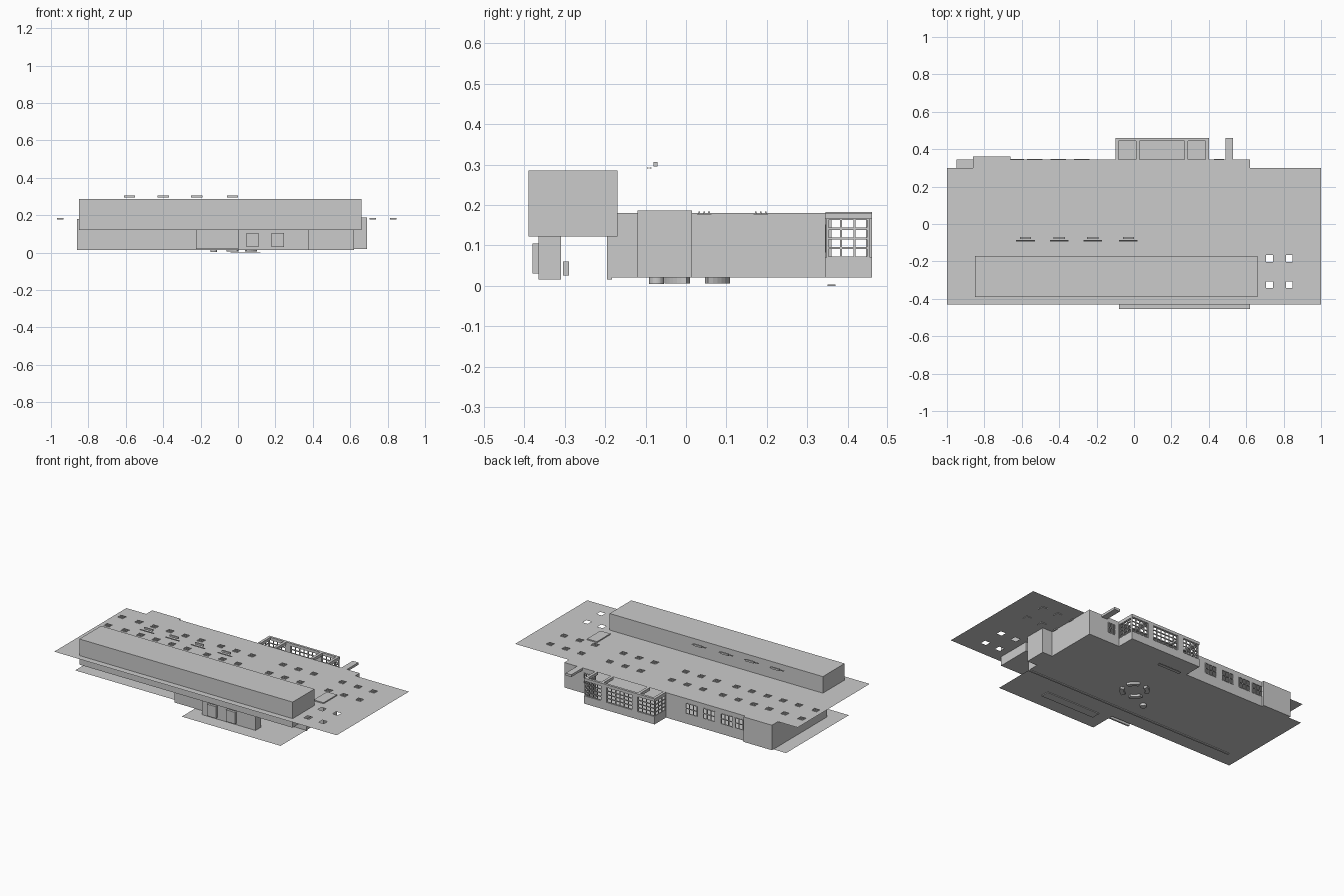
import bpy, bmesh, math

if "Cube" in bpy.data.objects:
    bpy.data.objects.remove(bpy.data.objects["Cube"])

ROOF, FLOOR = 0.18, 0.02


def finish(name, bm):
    me = bpy.data.meshes.new(name)
    bm.to_mesh(me)
    bm.free()
    ob = bpy.data.objects.new(name, me)
    bpy.context.collection.objects.link(ob)
    return ob


def add_box(bm, x0, x1, y0, y1, z0, z1):
    v = [bm.verts.new((x, y, z)) for z in (z0, z1)
         for x, y in ((x0, y0), (x1, y0), (x1, y1), (x0, y1))]
    for f in ((3, 2, 1, 0), (4, 5, 6, 7), (0, 1, 5, 4),
              (1, 2, 6, 5), (2, 3, 7, 6), (3, 0, 4, 7)):
        bm.faces.new([v[i] for i in f])


def boxes(name, *items):
    bm = bmesh.new()
    for b in items:
        add_box(bm, *b)
    return finish(name, bm)


def holed_sheet(name, u0, u1, v0, v1, holes, place):
    """Flat sheet in (u, v) with rectangular openings; place maps to xyz."""
    us = sorted({u0, u1, *[h[0] for h in holes], *[h[1] for h in holes]})
    vs = sorted({v0, v1, *[h[2] for h in holes], *[h[3] for h in holes]})
    bm = bmesh.new()
    grid = [[bm.verts.new(place(u, v)) for v in vs] for u in us]
    for i in range(len(us) - 1):
        for j in range(len(vs) - 1):
            cu, cv = (us[i] + us[i + 1]) / 2, (vs[j] + vs[j + 1]) / 2
            if any(h[0] < cu < h[1] and h[2] < cv < h[3] for h in holes):
                continue
            bm.faces.new((grid[i][j], grid[i + 1][j],
                          grid[i + 1][j + 1], grid[i][j + 1]))
    return finish(name, bm)


def bars(u0, u1, z0, z1, nu, nz, t=0.005):
    """Mullion rectangles (u0, u1, z0, z1) of a window grid."""
    out = []
    for i in range(nu + 1):
        u = u0 + (u1 - u0) * i / nu
        out.append((u - t / 2, u + t / 2, z0, z1))
    for j in range(nz + 1):
        z = z0 + (z1 - z0) * j / nz
        out.append((u0, u1, z - t / 2, z + t / 2))
    return out


# roof sheet with rows of square openings
cols = [-.95, -.83, -.72, -.61, -.5, -.39, -.25, -.14, -.03,
        .19, .30, .41, .61, .72, .83]
covered = [(x, y) for x in cols for y in (.045, .185)]
opened = [(x, y) for x in (.725, .83) for y in (-.185, -.325)]
s = 0.018
holes = [(x - s, x + s, y - s, y + s) for x, y in covered + opened]
holed_sheet("roof", -1, 1, -.43, .30, holes, lambda u, v: (u, v, ROOF))
holed_sheet("rear_roof_strip", -.86, .62, .30, .345, [], lambda u, v: (u, v, ROOF))

# skylight panels set into the openings, with slats
bm = bmesh.new()
for x, y in covered:
    add_box(bm, x - s, x + s, y - s, y + s, ROOF - .004, ROOF - .002)
    for k in (-1, 0, 1):
        add_box(bm, x - s, x + s, y + k * .012 - .002, y + k * .012 + .002,
                ROOF - .002, ROOF + .004)
finish("skylights", bm)

# floor sheets
holed_sheet("floor", -.95, .62, -.29, .345, [], lambda u, v: (u, v, FLOOR))
holed_sheet("front_porch_floor", -.08, .62, -.455, -.29, [], lambda u, v: (u, v, FLOOR))
holed_sheet("bay_floor", -.1, .4, .345, .46, [], lambda u, v: (u, v, FLOOR))

# long raised volume over the front
boxes("front_upper_volume", (-.85, .66, -.39, -.17, .122, .286))

# outer walls
t = .008
boxes("front_wall", (-.86, .62, -.195, -.183, .015, ROOF))
boxes("left_wall", (-.86, -.86 + t, -.195, .345, FLOOR, ROOF))
boxes("right_wall", (.62 - t, .62, -.195, .345, FLOOR, ROOF))
boxes("right_bump", (.62, .69, -.12, .015, FLOOR, .187))
boxes("rear_corner_wall", (-.86, -.66, .343, .36, FLOOR, ROOF))

# rear walls with windows
win = [(x - .04, x + .04, .085, .15) for x in (-.28, -.405, -.53, -.63)]
holed_sheet("rear_wall_left", -.66, -.1, FLOOR, ROOF, win, lambda u, v: (u, .345, v))
win_r = [(.43, .48, .085, .15)]
holed_sheet("rear_wall_right", .4, .62, FLOOR, ROOF, win_r, lambda u, v: (u, .345, v))
boxes("rear_window_frames", *[(b[0], b[1], .341, .347, b[2], b[3])
                              for w in win + win_r for b in bars(*w, 3, 2, .004)])

# rear glazed bays: low sill wall, window grids and top beams
Z0, Z1 = .07, .165
boxes("bay_sill_wall", (-.1, .4, .452, .46, FLOOR, Z0),
      (-.1, -.092, .345, .452, FLOOR, Z0), (.392, .4, .345, .452, FLOOR, Z0))
grid = []
for u0, u1, n in ((-.095, .02, 4), (.06, .24, 6), (.28, .395, 4)):
    grid += [(b[0], b[1], .45, .456, b[2], b[3]) for b in bars(u0, u1, Z0, Z1, n, 4)]
for x in (-.1, .394):
    grid += [(x, x + .006, b[0], b[1], b[2], b[3])
             for b in bars(.35, .45, Z0, Z1, 3, 4)]
boxes("bay_window_grids", *grid)
boxes("bay_pillars", (.02, .06, .445, .46, FLOOR, ROOF), (.24, .28, .445, .46, FLOOR, ROOF))
boxes("bay_top_beams", (-.1, .4, .445, .46, Z1, .183),
      *[(x, x + .018, .345, .446, Z1, .183) for x in (-.1, .012, .27, .382)])
boxes("rear_arm", (.49, .53, .345, .46, Z1, .18))
boxes("rear_step", (-.04, .12, .35, .37, 0, .003))

# front entrance block with projecting doors
boxes("entrance_block", (0, .38, -.365, -.31, .015, .122))
boxes("entrance_side_wall", (-.225, 0, -.32, -.31, FLOOR, .122))
boxes("entrance_doors", (.045, .11, -.38, -.365, .03, .105),
      (.18, .245, -.38, -.365, .03, .105))
boxes("entrance_counter", (.1, .3, -.305, -.29, .025, .06))

# slatted units floating above the roof
bm = bmesh.new()
for x in (-.58, -.40, -.22, -.03):
    add_box(bm, x - .03, x + .03, -.08, -.07, .295, .306)
    for y in (-.095, -.088):
        add_box(bm, x - .05, x + .05, y - .002, y + .002, .291, .293)
finish("hanging_units", bm)

# broken ring and small round disc under the floor
bm = bmesh.new()
for q in range(4):
    prev = None
    for i in range(7):
        a = math.radians(q * 90 + 18 + 54 * i / 6)
        cur = [bm.verts.new((.02 + r * math.cos(a), .028 + r * math.sin(a), z))
               for r, z in ((.06, .006), (.085, .006), (.085, FLOOR), (.06, FLOOR))]
        if prev:
            for k in range(4):
                bm.faces.new((prev[k], prev[(k + 1) % 4], cur[(k + 1) % 4], cur[k]))
        if i in (0, 6):
            bm.faces.new(cur)
        prev = cur
bmesh.ops.recalc_face_normals(bm, faces=bm.faces)
finish("under_floor_ring", bm)
bpy.ops.mesh.primitive_cylinder_add(vertices=24, radius=.018, depth=.016,
                                    location=(-.13, -.073, .012))
bpy.context.object.name = "under_floor_disc"
